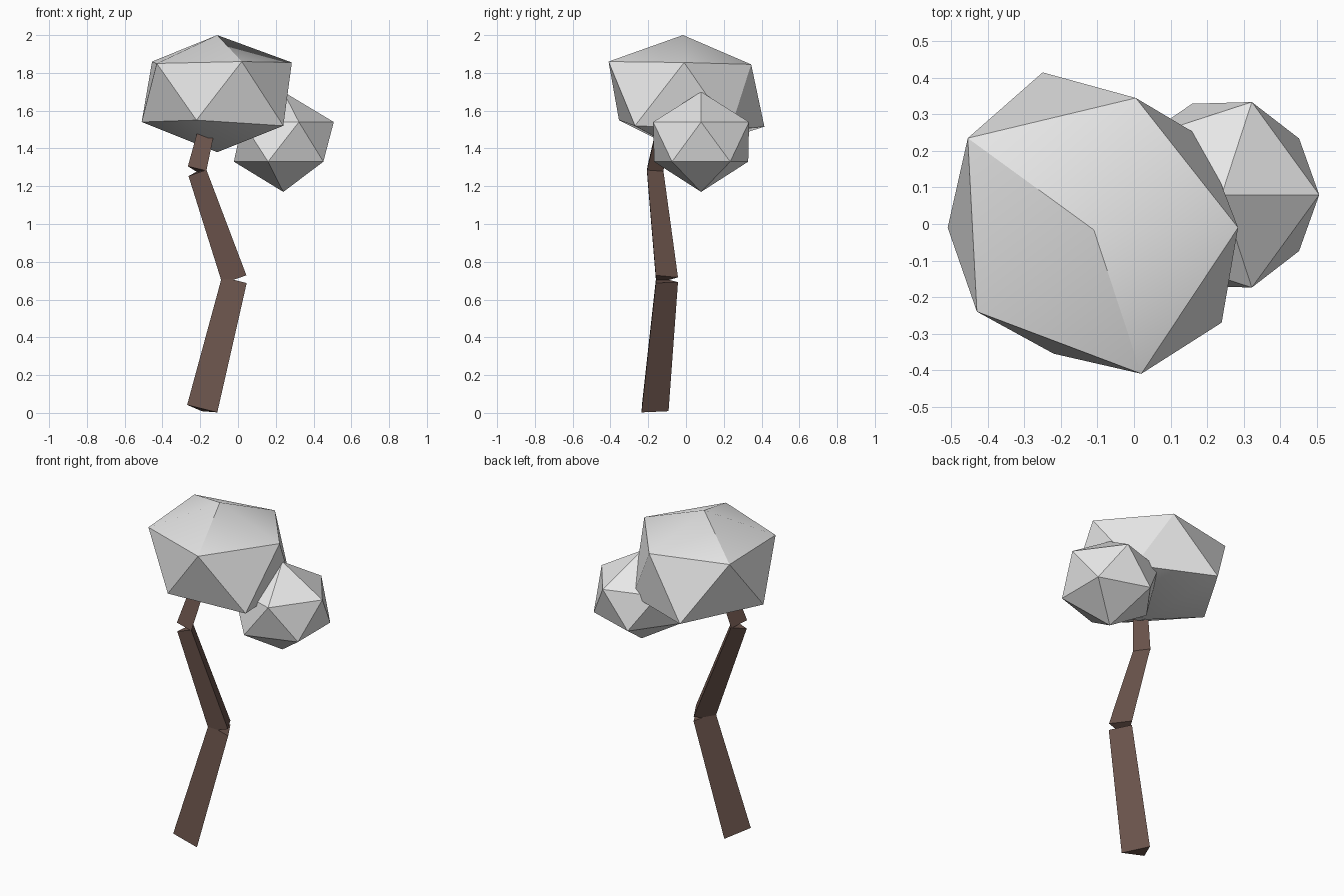
import bpy, bmesh
from math import cos, sin, radians
from mathutils import Vector

cube = bpy.data.objects.get("Cube")
if cube:
    bpy.data.objects.remove(cube, do_unlink=True)


def material(name, rgb):
    mat = bpy.data.materials.new(name)
    mat.use_nodes = True
    mat.diffuse_color = (*rgb, 1)
    mat.node_tree.nodes["Principled BSDF"].inputs["Base Color"].default_value = (*rgb, 1)
    return mat


def finish(bm, name, mat):
    bmesh.ops.recalc_face_normals(bm, faces=bm.faces)
    mesh = bpy.data.meshes.new(name)
    bm.to_mesh(mesh)
    bm.free()
    mesh.materials.append(mat)
    obj = bpy.data.objects.new(name, mesh)
    bpy.context.collection.objects.link(obj)
    bpy.ops.object.select_all(action="DESELECT")
    obj.select_set(True)
    bpy.context.view_layer.objects.active = obj
    bpy.ops.object.shade_smooth_by_angle(angle=radians(30))
    return obj


def ring(center, radius, angles):
    return [Vector(center) + Vector((radius * cos(radians(a)), radius * sin(radians(a)), 0))
            for a in angles]


def trunk_piece(name, start, end, r_start, r_end, mat):
    """Tapered three-sided prism with ends square to its axis."""
    start, end = Vector(start), Vector(end)
    turn = Vector((0, 0, 1)).rotation_difference(end - start)
    bm = bmesh.new()
    loops = [[bm.verts.new(c + turn @ p) for p in ring((0, 0, 0), r, (-150, -30, 90))]
             for c, r in ((start, r_start), (end, r_end))]
    for loop in loops:
        bm.faces.new(loop)
    for i in range(3):
        j = (i + 1) % 3
        bm.faces.new((loops[0][i], loops[0][j], loops[1][j], loops[1][i]))
    return finish(bm, name, mat)


def leaf_clump(name, top, upper, lower, bottom, mat):
    """Twenty-sided clump: two poles and two staggered rings of five."""
    bm = bmesh.new()
    t, b = bm.verts.new(top), bm.verts.new(bottom)
    up = [bm.verts.new(p) for p in upper]
    low = [bm.verts.new(p) for p in lower]
    for i in range(5):
        j = (i + 1) % 5
        bm.faces.new((t, up[i], up[j]))
        bm.faces.new((up[i], low[i], up[j]))
        bm.faces.new((up[j], low[i], low[j]))
        bm.faces.new((b, low[j], low[i]))
    return finish(bm, name, mat)


bark = material("brown bark", (0.15, 0.09, 0.073))
leaves = material("pale grey leaves", (0.8, 0.8, 0.8))

# Crooked trunk in three pieces
trunk_piece("lower_trunk", (-0.19, -0.187, 0.018), (-0.02, -0.12, 0.70), 0.095, 0.078, bark)
trunk_piece("middle_trunk", (-0.02, -0.12, 0.71), (-0.215, -0.177, 1.273), 0.078, 0.058, bark)
trunk_piece("upper_trunk", (-0.217, -0.177, 1.288), (-0.13, -0.10, 1.65), 0.058, 0.045, bark)

# Large, slightly uneven crown
leaf_clump("large_crown", (-0.11, -0.016, 2.0),
           [(0.285, -0.01, 1.855), (0.005, 0.345, 1.845), (-0.455, 0.235, 1.86),
            (-0.43, -0.24, 1.85), (0.02, -0.41, 1.86)],
           [(0.19, 0.235, 1.50), (-0.25, 0.415, 1.515), (-0.51, -0.01, 1.54),
            (-0.22, -0.355, 1.55), (0.24, -0.27, 1.52)],
           (-0.11, -0.016, 1.38), leaves)

# Small regular crown
leaf_clump("small_crown", (0.24, 0.08, 1.70),
           ring((0.24, 0.08, 1.54), 0.267, range(0, 360, 72)),
           ring((0.24, 0.08, 1.33), 0.262, range(36, 396, 72)),
           (0.24, 0.08, 1.17), leaves)
